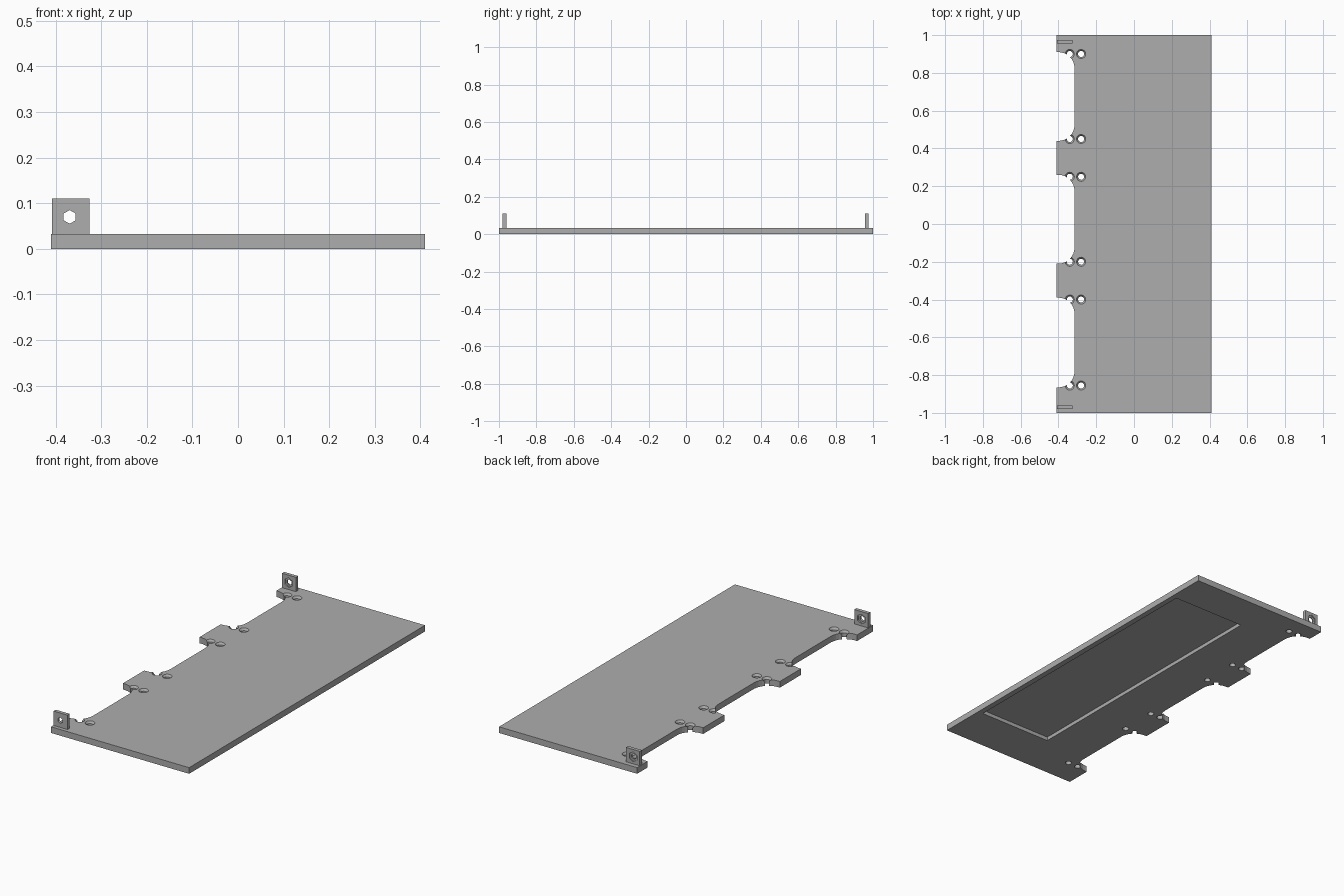
import bpy, bmesh, math
from mathutils import Matrix, Vector

cube = bpy.data.objects.get("Cube")
if cube:
    bpy.data.objects.remove(cube, do_unlink=True)

GREY = (0.42, 0.42, 0.42, 1.0)
mat = bpy.data.materials.new("plain grey")
mat.use_nodes = True
mat.diffuse_color = GREY
mat.node_tree.nodes["Principled BSDF"].inputs["Base Color"].default_value = GREY

W, L, T = 0.41, 1.0, 0.033          # half width, half length, thickness
NOTCH_X, R = -0.315, 0.085          # notch floor and corner radius
NOTCHES = [(-0.865, -0.39), (-0.21, 0.26), (0.44, 0.91)]


def make_object(name, bm):
    bmesh.ops.recalc_face_normals(bm, faces=bm.faces[:])
    mesh = bpy.data.meshes.new(name)
    bm.to_mesh(mesh)
    bm.free()
    mesh.materials.append(mat)
    obj = bpy.data.objects.new(name, mesh)
    bpy.context.collection.objects.link(obj)
    return obj


def add_box(bm, lo, hi):
    lo, hi = Vector(lo), Vector(hi)
    size = Matrix.Diagonal((*(hi - lo), 1))
    bmesh.ops.create_cube(bm, size=1, matrix=Matrix.Translation((lo + hi) / 2) @ size)


def add_lathe(bm, profile, sides, matrix):
    """Closed solid turned around local z from (radius, height) pairs."""
    rings = []
    for r, z in profile:
        angles = [2 * math.pi * i / sides for i in range(sides)]
        rings.append([bm.verts.new(matrix @ Vector((r * math.cos(a), r * math.sin(a), z)))
                      for a in angles])
    for a, b in zip(rings, rings[1:]):
        for i in range(sides):
            j = (i + 1) % sides
            bm.faces.new((a[i], a[j], b[j], b[i]))
    bm.faces.new(rings[0][::-1])
    bm.faces.new(rings[-1])


def cut(obj, cutter):
    """Subtract the cutter, keep the result and drop the cutter."""
    cutter.hide_render = True
    mod = obj.modifiers.new("cut", "BOOLEAN")
    mod.operation, mod.solver, mod.object = "DIFFERENCE", "EXACT", cutter
    bpy.context.view_layer.update()
    result = bpy.data.meshes.new_from_object(
        obj.evaluated_get(bpy.context.evaluated_depsgraph_get()))
    obj.modifiers.clear()
    obj.data = result
    bpy.data.objects.remove(cutter, do_unlink=True)


# Plate outline with three round-cornered notches on its right edge
outline = [(W, L), (W, -L), (-W, -L)]
steps = 8
for low, high in NOTCHES:
    outline.append((-W, low))
    for centre_y, start in ((low + R, -math.pi / 2), (high - R, 0)):
        for i in range(steps + 1):
            a = start + i / steps * math.pi / 2
            outline.append((NOTCH_X - R + R * math.cos(a), centre_y + R * math.sin(a)))
    outline.append((-W, high))
outline.append((-W, L))

bm = bmesh.new()
face = bm.faces.new([bm.verts.new((x, y, 0)) for x, y in outline])
extruded = bmesh.ops.extrude_face_region(bm, geom=[face])
top = [v for v in extruded["geom"] if isinstance(v, bmesh.types.BMVert)]
bmesh.ops.translate(bm, verts=top, vec=(0, 0, T))
plate = make_object("plate", bm)

# Countersunk screw holes and the shallow pocket underneath
bm = bmesh.new()
for y in (-0.855, -0.40, -0.20, 0.25, 0.45, 0.90):
    for x in (-0.34, -0.28):
        add_lathe(bm, [(0.016, -0.01), (0.016, 0.022), (0.025, T + 0.001)], 20,
                  Matrix.Translation((x, y, 0)))
add_box(bm, (-0.05, -0.75, -0.02), (0.38, 0.79, 0.02))
cut(plate, make_object("plate_cutter", bm))


# Upright lugs with a hexagonal hole and a wider seat for a nut
def make_lug(name, y0, y1, both_sides):
    bm = bmesh.new()
    add_box(bm, (-0.408, y0, T - 0.002), (-0.326, y1, 0.11))
    lug = make_object(name, bm)
    inner, outer = (y0, y1) if y0 > 0 else (y1, y0)
    depth, sign = 0.006, (1 if y0 > 0 else -1)
    turn = Matrix.Rotation(math.radians(-90), 4, "X")
    place = Matrix.Translation((-0.369, 0, 0.07)) @ turn @ Matrix.Rotation(math.pi / 6, 4, "Z")
    profile = [(0.026, inner - sign * 0.01), (0.026, inner + sign * depth),
               (0.015, inner + sign * depth)]
    if both_sides:
        profile += [(0.015, outer - sign * depth), (0.026, outer - sign * depth),
                    (0.026, outer + sign * 0.01)]
    else:
        profile.append((0.015, outer + sign * 0.01))
    bm = bmesh.new()
    add_lathe(bm, profile, 6, place)
    cut(lug, make_object(name + "_cutter", bm))


make_lug("front_lug", -0.98, -0.961, False)
make_lug("back_lug", 0.956, 0.975, True)
